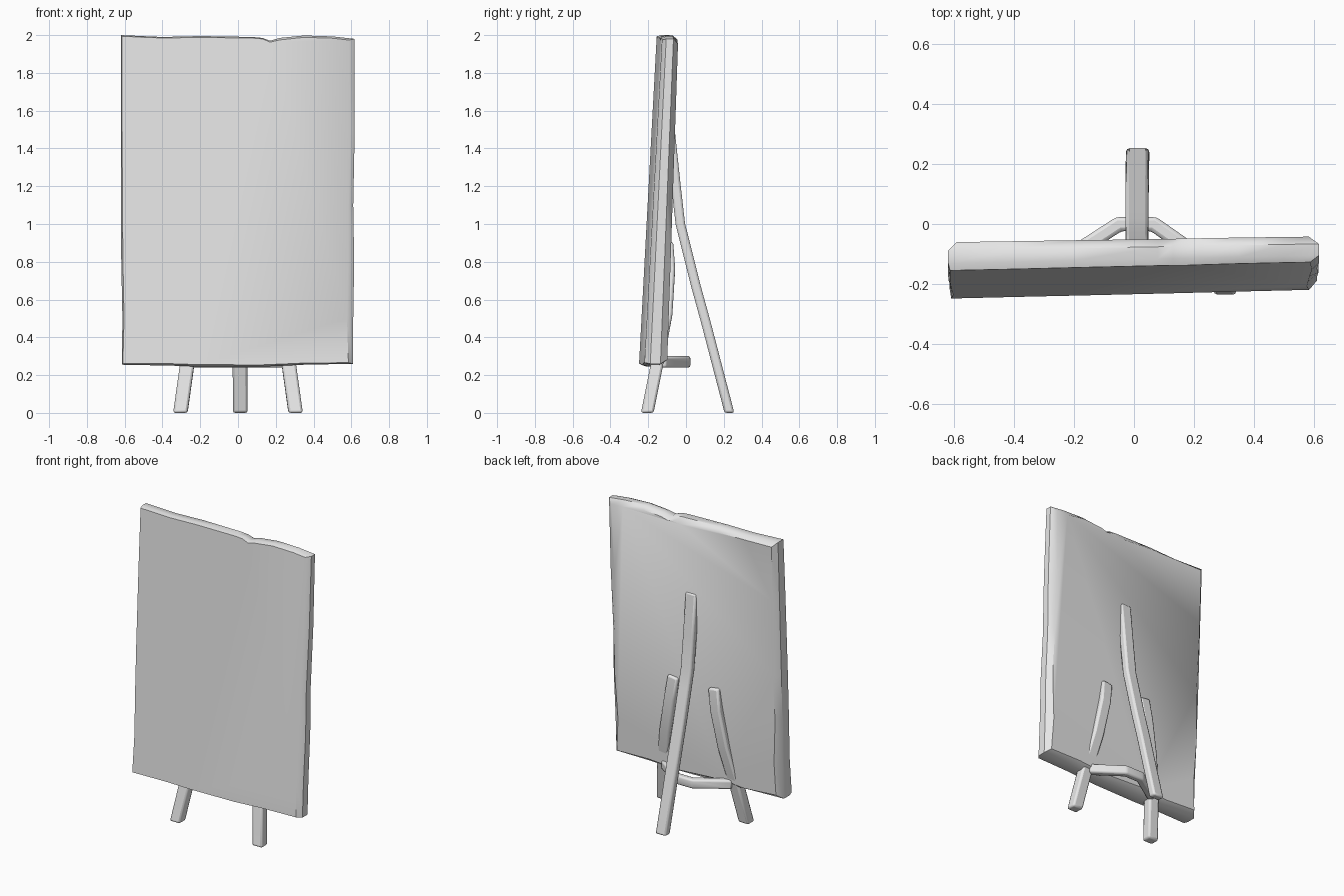
import bpy, bmesh, random
from mathutils import Vector

random.seed(4)
if "Cube" in bpy.data.objects:
    bpy.data.objects.remove(bpy.data.objects["Cube"], do_unlink=True)

grey = bpy.data.materials.new("plain grey")
grey.use_nodes = True
grey.diffuse_color = (0.8, 0.8, 0.8, 1)
grey.node_tree.nodes["Principled BSDF"].inputs["Base Color"].default_value = (0.8, 0.8, 0.8, 1)


def finish(name, bm, bevel, angle):
    bmesh.ops.recalc_face_normals(bm, faces=bm.faces)
    mesh = bpy.data.meshes.new(name)
    bm.to_mesh(mesh)
    bm.free()
    mesh.materials.append(grey)
    ob = bpy.data.objects.new(name, mesh)
    bpy.context.collection.objects.link(ob)
    if bevel:
        mod = ob.modifiers.new("soft edges", "BEVEL")
        mod.width, mod.segments = bevel, 2
    bpy.ops.object.select_all(action="DESELECT")
    ob.select_set(True)
    bpy.context.view_layer.objects.active = ob
    bpy.ops.object.shade_smooth_by_angle(angle=angle)
    return ob


def skin(bm, rings):
    """Join closed rings of points and cap both ends."""
    rings = [[bm.verts.new(p) for p in ring] for ring in rings]
    for a, b in zip(rings, rings[1:]):
        for i in range(len(a)):
            j = (i + 1) % len(a)
            bm.faces.new((a[i], a[j], b[j], b[i]))
    bm.faces.new(rings[0])
    bm.faces.new(rings[-1])


def strut(name, path, side, width, depth):
    """Rectangular bar along a path; side is the direction of its width."""
    path = [Vector(p) for p in path]
    rings = []
    for i, p in enumerate(path):
        along = (path[min(i + 1, len(path) - 1)] - path[max(i - 1, 0)]).normalized()
        s = Vector(side)
        s = (s - along * s.dot(along)).normalized() * width / 2
        n = along.cross(s).normalized() * depth / 2
        ring = [p + s + n, p - s + n, p - s - n, p + s - n]
        if p.z == 0:  # feet are cut flat on the ground
            for q in ring:
                q -= along * (q.z / along.z)
        rings.append(ring)
    bm = bmesh.new()
    skin(bm, rings)
    return finish(name, bm, 0.012, 0.8)


# Leaning board with a chipped, uneven outline
def front_y(x, z):
    return -0.14 + 0.024 * x - 0.054 * (2 - z)


def back_y(x, z):
    return -0.05 + 0.016 * x - 0.034 * (2 - z)


top = [(-0.62, 2.0), (-0.4, 1.99), (-0.2, 1.995), (0.08, 1.99), (0.13, 1.985),
       (0.17, 1.97), (0.22, 1.985), (0.35, 1.998), (0.5, 1.993), (0.617, 1.98)]
right = [(0.618, 1.5), (0.61, 1.1), (0.615, 0.8), (0.61, 0.5)]
bottom = [(0.61, 0.26), (0.35, 0.255), (0.13, 0.245), (-0.2, 0.245), (-0.35, 0.25), (-0.615, 0.255)]
left = [(-0.612, 0.5), (-0.618, 0.8), (-0.62, 1.1), (-0.62, 1.6)]
outline = top + right + bottom + left


def board_ring(inset, right_inset, depth):
    ring = []
    for x, z in outline:
        amount = inset * random.uniform(0.6, 1.4)
        if x > 0.6:
            x -= right_inset * random.uniform(0.7, 1.2)
        elif x < -0.6:
            x += amount
        if z > 1.9:
            z -= amount
        elif z < 0.3:
            z += amount
        f, b = front_y(x, z), back_y(x, z)
        ring.append((x, f + (b - f) * depth, z))
    return ring


bm = bmesh.new()
skin(bm, [board_ring(0.008, 0.03, 0), board_ring(0, 0, 0.25),
          board_ring(0, 0, 0.7), board_ring(0.03, 0.04, 1)])
finish("board", bm, 0, 0.75)

# Rear prop leg
strut("rear_leg", [(0.01, -0.085, 1.5), (0.01, -0.055, 1.22), (0.01, -0.03, 1.0), (0.01, -0.005, 0.9),
                   (0.01, 0.05, 0.68), (0.01, 0.105, 0.48), (0.012, 0.23, 0)], (1, 0, 0), 0.078, 0.05)

# Splayed side legs running up behind the board
for name, sign in (("left_leg", 1), ("right_leg", -1)):
    path = [(0.305, -0.205, 0), (0.27, -0.155, 0.25), (0.215, -0.105, 0.52), (0.17, -0.09, 0.76), (0.15, -0.1, 0.9)]
    strut(name, [(sign * x, y, z) for x, y, z in path], (1, 0, 0), 0.075, 0.065)

# Bowed brace between the side legs
strut("cross_brace", [(-0.25, -0.13, 0.27), (-0.05, 0.0, 0.27), (0.065, 0.0, 0.27), (0.25, -0.13, 0.27)],
      (0, 0, 1), 0.06, 0.05)
